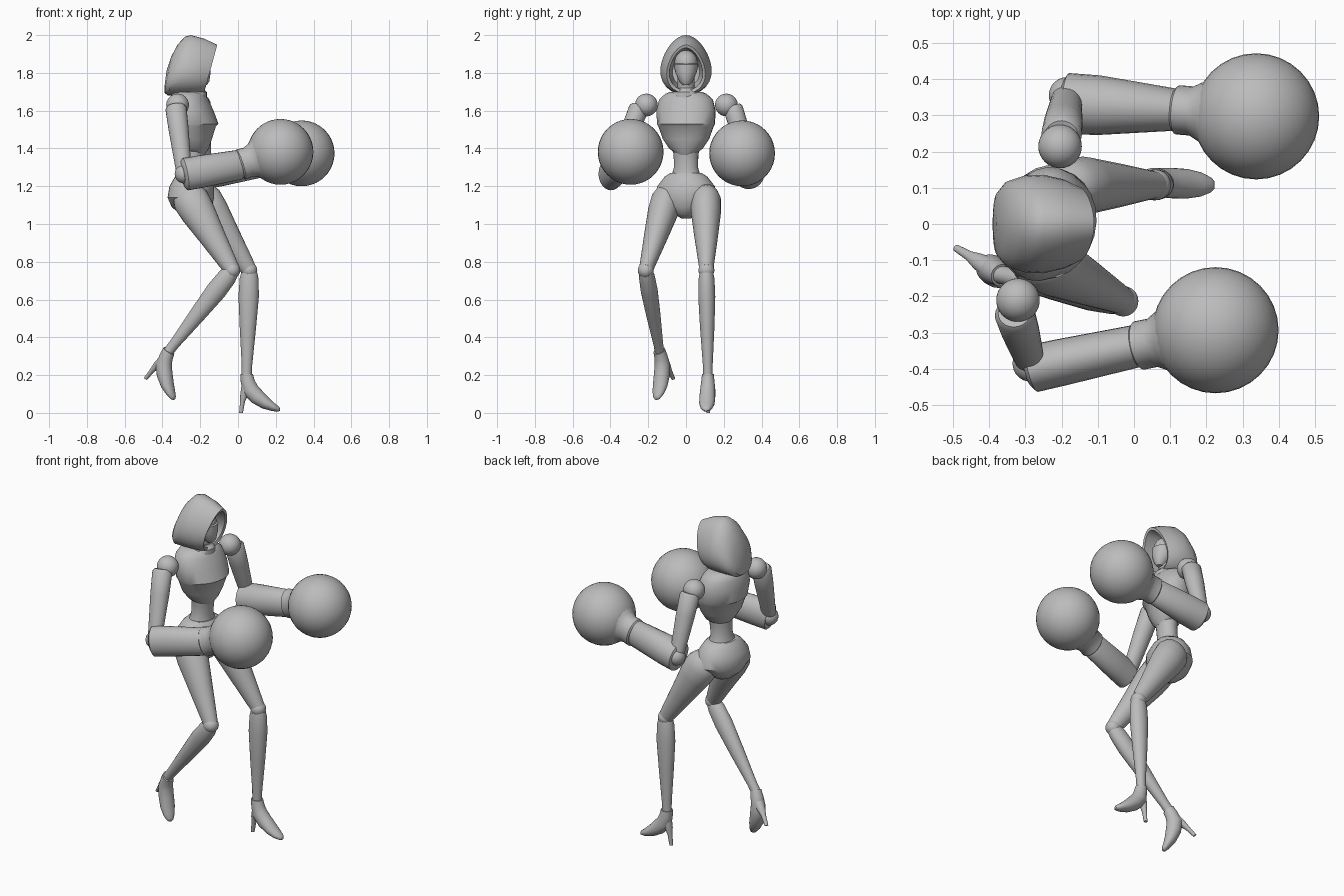
import bpy, bmesh
from math import sin, cos, pi, radians
from mathutils import Vector as V

if "Cube" in bpy.data.objects:
    bpy.data.objects.remove(bpy.data.objects["Cube"])

grey = bpy.data.materials.new("plain_grey")
grey.use_nodes = True
grey.diffuse_color = (0.5, 0.5, 0.5, 1)
grey.node_tree.nodes["Principled BSDF"].inputs["Base Color"].default_value = (0.5, 0.5, 0.5, 1)

SIDES = 24
Z = V((0, 0, 1))
TWIST = V((sin(radians(15)), cos(radians(15)), 0))   # shoulder line of the turned body


def finish(obj, angle=40):
    obj.data.materials.append(grey)
    bpy.ops.object.select_all(action='DESELECT')
    obj.select_set(True)
    bpy.context.view_layer.objects.active = obj
    bpy.ops.object.shade_smooth_by_angle(angle=radians(angle))
    return obj


def skin(name, rings):
    """Bridge closed rings of points and cap both ends."""
    bm = bmesh.new()
    loops = [[bm.verts.new(p) for p in ring] for ring in rings]
    for a, b in zip(loops, loops[1:]):
        for i in range(len(a)):
            j = (i + 1) % len(a)
            bm.faces.new((a[i], a[j], b[j], b[i]))
    bm.faces.new(loops[0])
    bm.faces.new(loops[-1])
    bmesh.ops.recalc_face_normals(bm, faces=bm.faces)
    mesh = bpy.data.meshes.new(name)
    bm.to_mesh(mesh)
    bm.free()
    obj = bpy.data.objects.new(name, mesh)
    bpy.context.collection.objects.link(obj)
    return finish(obj)


def ellipse(c, axis, side, ra, rb):
    u = (side - axis * side.dot(axis)).normalized()
    v = axis.cross(u)
    return [c + u * ra * cos(2 * pi * i / SIDES) + v * rb * sin(2 * pi * i / SIDES)
            for i in range(SIDES)]


def limb(name, p0, p1, stations, side=(0, 1, 0)):
    """Straight limb; each station is (fraction, side radius, depth radius)."""
    p0, p1 = V(p0), V(p1)
    axis = (p1 - p0).normalized()
    skin(name, [ellipse(p0.lerp(p1, t), axis, V(side), a, b) for t, a, b in stations])


def body(name, rows, side=TWIST):
    """Stacked level sections; each row is (z, centre x, half width, half depth)."""
    skin(name, [ellipse(V((x, 0, z)), Z, side, w, d) for z, x, w, d in rows])


def ball(name, c, r, scale=(1, 1, 1)):
    bpy.ops.mesh.primitive_uv_sphere_add(segments=32, ring_count=20, radius=r, location=c)
    obj = bpy.context.object
    obj.name = name
    obj.scale = scale
    finish(obj)


# Torso
body("ribcage", [(1.365, -.225, .045, .05), (1.40, -.23, .09, .075), (1.45, -.235, .125, .095),
                 (1.515, -.235, .148, .115), (1.53, -.235, .155, .13), (1.60, -.25, .16, .118),
                 (1.66, -.26, .145, .10), (1.69, -.262, .11, .085), (1.70, -.262, .08, .065)])
body("waist", [(1.42, -.23, .075, .06), (1.36, -.233, .066, .056), (1.30, -.238, .064, .055),
               (1.25, -.24, .08, .065), (1.20, -.245, .10, .08)])
body("pelvis", [(1.27, -.242, .085, .07), (1.25, -.244, .115, .088), (1.20, -.245, .155, .115),
                (1.14, -.25, .165, .12), (1.09, -.245, .12, .105), (1.05, -.235, .06, .07),
                (1.03, -.23, .025, .03)])

# Head inside the hood
SQUARE = V((0, 1, 0))
limb("neck", (-.255, 0, 1.64), (-.225, 0, 1.78), [(0, .055, .055), (.4, .045, .045), (1, .045, .045)])
body("collar", [(1.66, -.25, .085, .085), (1.70, -.24, .07, .075), (1.72, -.24, .05, .055)])
ball("head", (-.225, 0, 1.85), .07, (1, .88, 1))
body("face_mask", [(1.735, -.185, .016, .02), (1.755, -.19, .035, .038), (1.80, -.205, .056, .06),
                   (1.845, -.215, .066, .07), (1.85, -.22, .058, .06)], SQUARE)


def hood_ring(x, tilt, zc, w, h):
    """Egg-shaped upright ring, leaning forward at its top by the tilt."""
    angles = [2 * pi * i / 32 for i in range(32)]
    return [V((x + tilt * cos(t), w * sin(t) * (1 - .22 * cos(t)), zc + h * cos(t))) for t in angles]


skin("hood", [hood_ring(*r) for r in (
    (-.384, .005, 1.77, .03, .04), (-.372, .018, 1.79, .085, .095), (-.345, .025, 1.815, .115, .135),
    (-.30, .02, 1.837, .13, .155), (-.25, 0, 1.842, .133, .158), (-.19, .015, 1.832, .12, .148),
    (-.145, .035, 1.82, .10, .128), (-.15, .035, 1.82, .086, .112), (-.20, .02, 1.82, .085, .11),
    (-.29, 0, 1.82, .07, .09))])

# Arms with round gloves: shoulder, arm top, elbow, wrist, glove centre
ARMS = {
    "right": ((-.32, -.21, 1.63), (-.33, -.245, 1.625), (-.285, -.385, 1.265),
              (-.285, -.40, 1.262), (.015, -.335, 1.315), (.225, -.293, 1.382), .066),
    "left": ((-.204, .214, 1.63), (-.20, .245, 1.625), (-.185, .355, 1.28),
             (-.19, .333, 1.268), (.12, .315, 1.325), (.337, .297, 1.374), .084),
}
for s, (shoulder, top, low, elbow, wrist, glove, wide) in ARMS.items():
    ball(s + "_shoulder", shoulder, .06)
    limb(s + "_upper_arm", top, low, [(0, .042, .045), (.04, .052, .056), (.35, .05, .053),
                                      (.9, .036, .042), (1, .032, .038)])
    ball(s + "_elbow", low, .05)
    limb(s + "_forearm", elbow, wrist, [(-.02, wide * .75, .07), (.02, wide, .086), (.3, wide * .98, .086),
                                        (.96, .059, .079), (1, .054, .072)])
    limb(s + "_glove_cuff", wrist, glove, [(-.03, .06, .076), (0, .068, .083), (.18, .068, .08),
                                           (.32, .085, .092), (.5, .13, .13)])
    ball(s + "_glove", glove, .174)

# Legs: hip, knee, ankle
LEGS = {
    "right": ((-.258, -.10, 1.14), (-.03, -.213, .755), (-.368, -.14, .325), -31, 36),
    "left": ((-.188, .105, 1.14), (.06, .108, .755), (.046, .116, .20), -3, 0),
}
for s, (hip, knee, ankle, yaw, pitch) in LEGS.items():
    limb(s + "_thigh", hip, knee, [(-.12, .04, .05), (-.06, .065, .08), (.03, .08, .096), (.2, .08, .092),
                                   (.55, .062, .069), (.9, .042, .048), (.98, .038, .042)])
    ball(s + "_knee", knee, .042)
    limb(s + "_calf", knee, ankle, [(.02, .036, .042), (.08, .042, .05), (.25, .045, .054),
                                    (.55, .038, .043), (.9, .026, .028), (1, .025, .027)])

    # High-heeled shoe, turned by yaw and tipped by pitch
    flat = V((cos(radians(yaw)), sin(radians(yaw)), 0))
    across = Z.cross(flat)
    c, d = cos(radians(pitch)), sin(radians(pitch))
    fwd, up = flat * c - Z * d, flat * d + Z * c

    def shoe_part(name, stations):
        """Each station is (forward, up, lean in degrees, half width, half depth)."""
        rings = []
        for f, h, lean, a, b in stations:
            axis = fwd * sin(radians(lean)) - up * cos(radians(lean))
            rings.append(ellipse(V(ankle) + fwd * f + up * h, axis, across, a, b))
        skin(name, rings)

    shoe_part(s + "_shoe", [(0, .005, 0, .031, .034), (.005, -.03, 5, .035, .037),
                            (.018, -.075, 28, .04, .044), (.055, -.115, 45, .042, .042),
                            (.10, -.148, 58, .041, .033), (.14, -.169, 70, .033, .022),
                            (.168, -.18, 80, .02, .014), (.176, -.183, 85, .01, .007)])
    shoe_part(s + "_heel", [(.003, -.055, 0, .03, .03), (-.012, -.10, 0, .024, .022),
                            (-.022, -.14, 0, .014, .013), (-.03, -.20, 0, .01, .01)])
